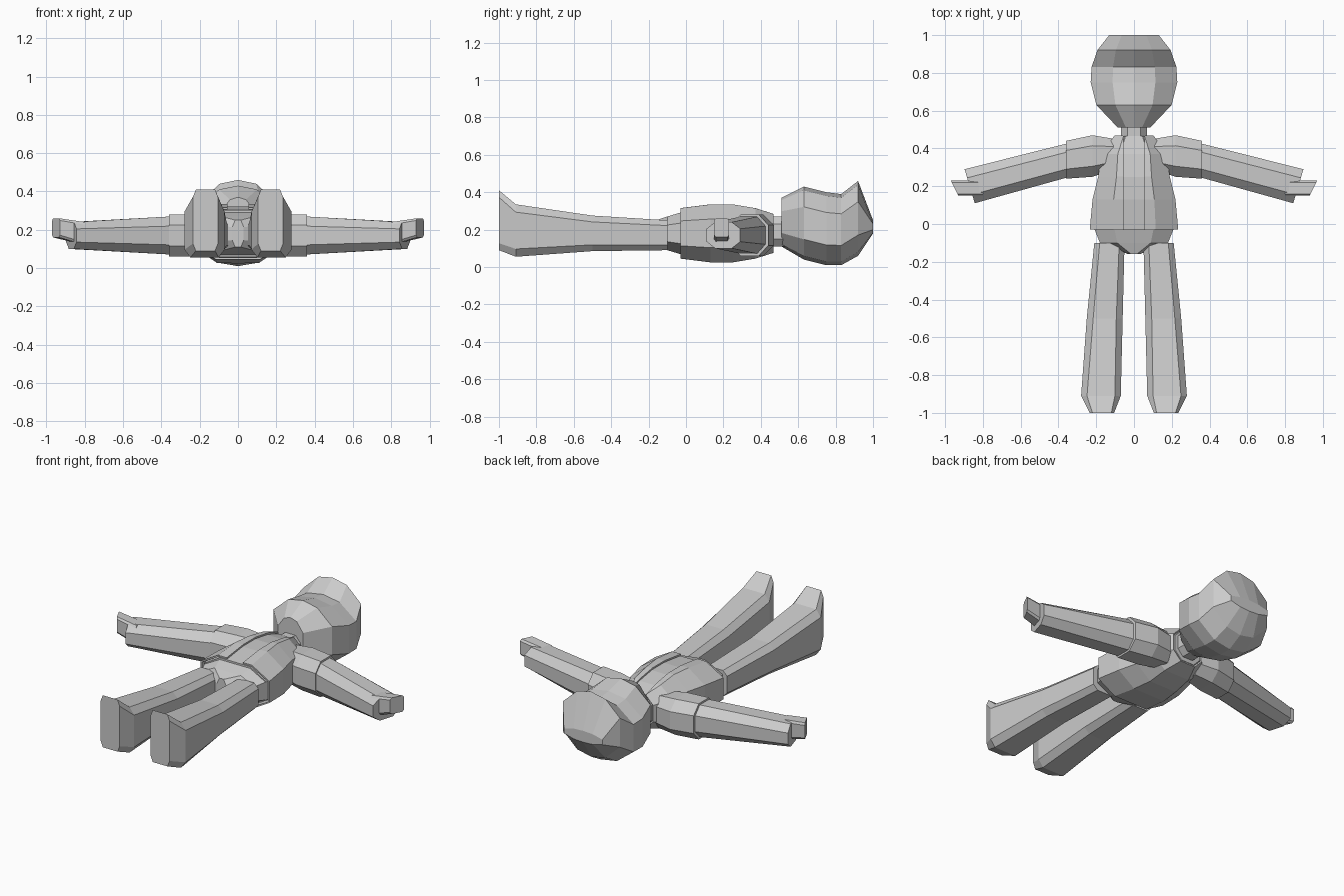
import bpy
import bmesh
from math import cos, sin, pi, sqrt, copysign

cube = bpy.data.objects.get("Cube")
if cube:
    bpy.data.objects.remove(cube)

shade = .6
grey = bpy.data.materials.new("plain_grey")
grey.use_nodes = True
grey.diffuse_color = (shade, shade, shade, 1)
shader = grey.node_tree.nodes["Principled BSDF"]
shader.inputs["Base Color"].default_value = grey.diffuse_color

# Shared heights of the body's middle plane
body_height = .18
arm_height = .17


def loft(name, rings, closed=True):
    """Skin a list of point rings; closed rings get end caps."""
    bm = bmesh.new()
    loops = [[bm.verts.new(point) for point in ring] for ring in rings]
    for near, far in zip(loops, loops[1:]):
        sides = list(zip(near, near[1:], far[1:], far))
        if closed:
            sides.append((near[-1], near[0], far[0], far[-1]))
        for corners in sides:
            bm.faces.new(corners)
    if closed:
        bm.faces.new(loops[0])
        bm.faces.new(loops[-1])
    bmesh.ops.recalc_face_normals(bm, faces=bm.faces)
    mesh = bpy.data.meshes.new(name)
    bm.to_mesh(mesh)
    bm.free()
    mesh.materials.append(grey)
    part = bpy.data.objects.new(name, mesh)
    bpy.context.collection.objects.link(part)
    return part


def mirrored(part):
    part.modifiers.new("mirror", 'MIRROR').use_clip = True
    return part


def octagon(half_width, half_height, power):
    """Eight corners, clockwise from the top; a lower power is boxier."""
    def reach(value, size):
        return copysign(size * abs(value / cos(pi / 8)) ** power, value)
    angles = [pi / 2 - (step + .5) * pi / 4 for step in range(8)]
    return [(reach(cos(a), half_width), reach(sin(a), half_height)) for a in angles]


def lengthwise(y, half_width, half_depth, x=0, z=body_height, power=.8):
    """Section of a part that runs from head to foot."""
    return [(x + u, y, z + v) for u, v in octagon(half_width, half_depth, power)]


def sideways(x, y, half_width, half_depth, z=arm_height, slant=0, power=.8):
    """Section of a part that runs along the arm."""
    return [(x + slant * u, y + u, z + v) for u, v in octagon(half_width, half_depth, power)]


def head_section(y, front, back):
    """Round in plan, with a ridge down the face and the back."""
    width = .23 * sqrt(1 - ((y - .77) / .28) ** 2)
    middle, depth = (front + back) / 2, (front - back) / 2
    points = lengthwise(y, width, depth * .9, z=middle)
    return [(0, y, front)] + points[:4] + [(0, y, back)] + points[4:]


def jacket_section(y, half_width, half_depth):
    """Left half of the jacket, from the front opening to the spine."""
    side = lengthwise(y, half_width, half_depth)[:4]
    opening = (.055, y, body_height + half_depth)
    spine = (0, y, body_height - half_depth)
    return [opening] + side + [spine]


# Head with chin and raised hair above the brow
loft("head", [
    head_section(y=.51, front=.37, back=.11),
    head_section(y=.63, front=.43, back=.04),
    head_section(y=.75, front=.4, back=.01),
    head_section(y=.83, front=.39, back=.01),
    head_section(y=.92, front=.46, back=.06),
    head_section(y=1, front=.25, back=.18),
])

# Neck
loft("neck", [lengthwise(y, half_width=.07, half_depth=.08, z=.19) for y in (.42, .56)])

# Jacket and the shirt that fills its opening
torso = [(-.03, .23, .13), (.13, .215, .15), (.25, .185, .15), (.37, .17, .13), (.465, .1, .1)]
loft("shirt", [lengthwise(y, width * .9, depth * .94) for y, width, depth in torso])
jacket = mirrored(loft("jacket", [jacket_section(*size) for size in torso], closed=False))
cloth = jacket.modifiers.new("cloth", 'SOLIDIFY')
cloth.thickness = .01
cloth.offset = 0

# Hips, narrowing into the crotch
loft("hips", [
    lengthwise(y=0, half_width=.22, half_depth=.12),
    lengthwise(y=-.1, half_width=.18, half_depth=.09),
    lengthwise(y=-.16, half_width=.03, half_depth=.07),
])

# Short jacket sleeves
mirrored(loft("sleeves", [
    sideways(x=.1, y=.37, half_width=.08, half_depth=.1),
    sideways(x=.22, y=.36, half_width=.11, half_depth=.11),
    sideways(x=.36, y=.34, half_width=.1, half_depth=.11),
]))

# Arms with slanted cuffs
mirrored(loft("arms", [
    sideways(x=.34, y=.34, half_width=.09, half_depth=.1),
    sideways(x=.87, y=.2, half_width=.09, half_depth=.07, slant=.3),
]))

# Hands
mirrored(loft("hands", [
    sideways(x=.8, y=.19, half_width=.04, half_depth=.06, z=.18, power=.3),
    sideways(x=.95, y=.19, half_width=.04, half_depth=.05, z=.21, slant=.5, power=.3),
]))

# Legs, widening into pointed feet
mirrored(loft("legs", [
    lengthwise(y=-.1, x=.13, z=.17, half_width=.08, half_depth=.08, power=.5),
    lengthwise(y=-.5, x=.155, z=.18, half_width=.095, half_depth=.095, power=.5),
    lengthwise(y=-.91, x=.175, z=.195, half_width=.105, half_depth=.14, power=.4),
    lengthwise(y=-1, x=.17, z=.25, half_width=.065, half_depth=.16, power=.3),
]))
